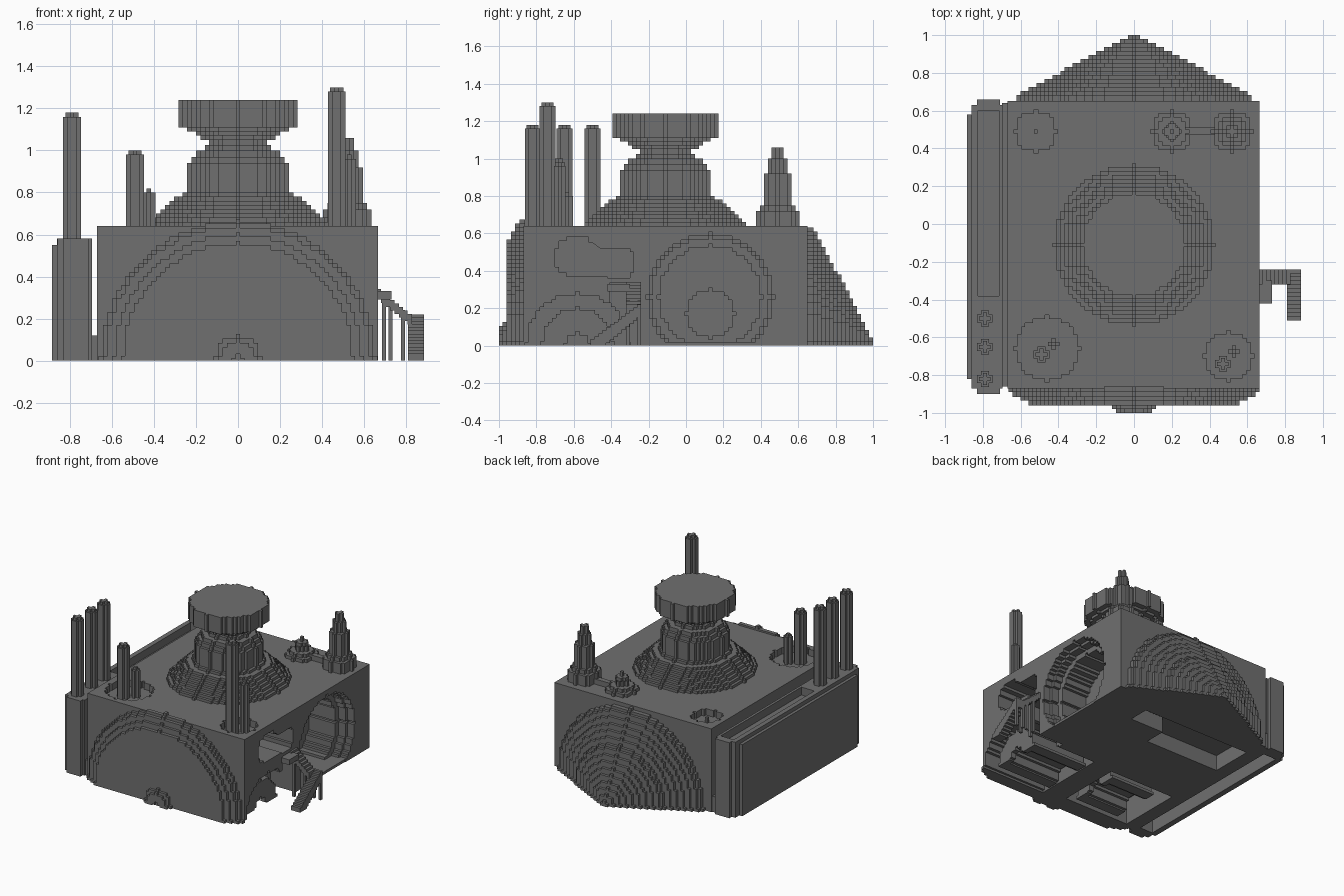
import bpy, bmesh, math

if "Cube" in bpy.data.objects:
    bpy.data.objects.remove(bpy.data.objects["Cube"], do_unlink=True)

U = 2 / 95  # size of one stepped block

grey = bpy.data.materials.new("dark grey")
grey.use_nodes = True
GREY = (0.16, 0.16, 0.16, 1)
grey.diffuse_color = GREY
grey.node_tree.nodes["Principled BSDF"].inputs["Base Color"].default_value = GREY


def disc(cu, cv, r, half=False):
    """Outline of a block-stepped disc (or its upper half)."""
    count = round(2 * r / U)
    if half or count != 4:  # all but thin posts have a middle block
        count = 2 * round(r / U - 0.5) + 1
    n = (count - 1) / 2
    h = 0 if count % 2 else 0.5
    rows = range(int(n) + 1) if half else [i - n for i in range(count)]
    base = 0 if half else -0.5
    right = []
    for j in rows:
        w = (math.floor(math.sqrt(n * n + h - j * j) - h + 1e-6) + h + 0.5) * U
        if right and abs(right[-1][0] - w) < 1e-6:
            right[-1] = (w, (j + base + 1) * U)
        else:
            right += [(w, (j + base) * U), (w, (j + base + 1) * U)]
    pts = right + [(-u, v) for u, v in reversed(right)]
    return [(cu + u, cv + v) for u, v in pts]


def rect(u0, u1, v0, v1):
    return [(u0, v0), (u1, v0), (u1, v1), (u0, v1)]


def place(axis, u, v, w):
    return {"x": (w, u, v), "y": (u, w, v), "z": (u, v, w)}[axis]


def part(name, axis, layers):
    """One object from (outline, low, high) layers extruded along an axis."""
    bm = bmesh.new()
    for outline, lo, hi in layers:
        a = [bm.verts.new(place(axis, u, v, lo)) for u, v in outline]
        b = [bm.verts.new(place(axis, u, v, hi)) for u, v in outline]
        bm.faces.new(a[::-1])
        bm.faces.new(b)
        for i in range(len(a)):
            k = (i + 1) % len(a)
            bm.faces.new((a[i], a[k], b[k], b[i]))
    bmesh.ops.recalc_face_normals(bm, faces=bm.faces[:])
    me = bpy.data.meshes.new(name)
    bm.to_mesh(me)
    bm.free()
    me.materials.append(grey)
    ob = bpy.data.objects.new(name, me)
    bpy.context.scene.collection.objects.link(ob)
    return ob


def carve(target, cuts):
    """Cut (axis, outline, low, high) prisms out of a part."""
    for axis, outline, lo, hi in cuts:
        c = part("cutter", axis, [(outline, lo, hi)])
        c.hide_render = True
        m = target.modifiers.new("cut", "BOOLEAN")
        m.operation, m.solver, m.object = "DIFFERENCE", "EXACT", c
        bpy.context.view_layer.objects.active = target
        bpy.ops.object.modifier_apply(modifier=m.name)
        bpy.data.objects.remove(c, do_unlink=True)


def tower(name, x, y, steps, z0=0.6):
    """Stack of discs, steps = (radius, top height)."""
    layers = []
    for r, z1 in steps:
        layers.append((disc(x, y, r), z0, z1))
        z0 = z1
    return part(name, "z", layers)


# Main hall with carved openings
hall = part("hall", "z", [(rect(-0.67, 0.665, -0.87, 0.65), 0, 0.64)])
window = [(-0.70, 0.42), (-0.68, 0.42), (-0.68, 0.39), (-0.64, 0.39), (-0.64, 0.37),
          (-0.42, 0.37), (-0.42, 0.36), (-0.30, 0.36), (-0.30, 0.39), (-0.28, 0.39),
          (-0.28, 0.50), (-0.30, 0.50), (-0.30, 0.52), (-0.46, 0.52), (-0.50, 0.55),
          (-0.52, 0.55), (-0.52, 0.58), (-0.64, 0.58), (-0.64, 0.56), (-0.68, 0.56),
          (-0.68, 0.52), (-0.70, 0.52)]
cuts = [("x", disc(0.13, z, r), lo, 0.75) for z, r, lo in
        ((0.26, 0.35, 0.61), (0.26, 0.32, 0.55), (0.26, 0.28, 0.33), (0.17, 0.14, 0.2))]
cuts += [("x", window, 0.35, 0.75),
         ("x", disc(-0.58, -0.005, 0.29, True), 0.12, 0.75),
         ("x", rect(-0.41, -0.25, -0.05, 0.335), 0.45, 0.75)]
# Underside compartments: front-left room and rear trench
cuts += [("z", rect(x0, x1, y0, y1), -0.1, top) for x0, x1, y0, y1, top in (
    (-0.62, -0.06, -0.82, -0.32, 0.2), (-0.62, 0.02, 0.17, 0.5, 0.12),
    (0.015, 0.31, 0.34, 0.5, 0.12))]
# Sunken round roof basins
cuts += [("z", disc(x, y, r), 0.59, 0.75) for x, y, r in (
    (-0.46, -0.66, 0.17), (0.5, -0.7, 0.13), (-0.52, 0.49, 0.11))]
carve(hall, cuts)
part("hall_floor", "z", [(rect(0.1, 0.66, -0.24, 0.34), 0.0, 0.02),
                         (rect(0.31, 0.66, 0.34, 0.5), 0.0, 0.02)])

# Stepped round front wall
part("front_wall", "y", [(disc(0, 0, r, True), y, -0.86) for r, y in (
    (0.67, -0.89), (0.635, -0.915), (0.60, -0.935), (0.56, -0.96))])

# Small arched front door
part("front_door", "y", [(disc(0, 0, 0.11, True), -0.98, -0.95)])
porch = part("front_porch", "y", [(disc(0, 0, 0.085, True), -1.0, -0.975)])
carve(porch, [("y", disc(0, -0.01, 0.04, True), -1.1, -0.985)])

# Half-cone at the back
N = 17
part("back_cone", "y", [(disc(0, 0, max(min(0.62, 0.68 * (1 - i / N)), 0.5 * U), True),
                         0.64 + 0.36 * i / N, 0.64 + 0.36 * (i + 1) / N)
                        for i in range(N)])

# Barrels under the front of the hall
for name, x0, x1 in (("barrel_left", -0.5, -0.12), ("barrel_right", 0.13, 0.6)):
    barrel = part(name, "x", [(disc(-0.58, 0, 0.2, True), x0, x1)])
    carve(barrel, [("x", disc(-0.58, -0.01, 0.12, True), x0 - 0.1, x1 - 0.04),
                   ("x", disc(-0.58, -0.01, 0.08, True), x0, x1 + 0.1)])

# Central cooling tower
flare = [(0.43 - 0.18 * (i / 8), 0.66 + 0.02 * i) for i in range(9)]
neck = [(0.24, 0.94), (0.22, 0.97), (0.19, 1.0), (0.165, 1.025), (0.145, 1.05),
        (0.18, 1.07), (0.205, 1.09), (0.245, 1.11), (0.285, 1.24)]
tower("central_tower", 0, -0.11, flare + neck)

# Side annex with a slot in its top and a hollow underside
outline = [(-0.885, -0.82), (-0.86, -0.82), (-0.86, -0.87), (-0.83, -0.87), (-0.83, -0.9),
           (-0.71, -0.9), (-0.71, -0.87), (-0.695, -0.87), (-0.695, 0.63), (-0.71, 0.63),
           (-0.71, 0.66), (-0.83, 0.66), (-0.83, 0.63), (-0.86, 0.63), (-0.86, 0.58),
           (-0.885, 0.58)]
annex = part("annex", "z", [(outline, 0, 0.58)])
carve(annex, [("z", rect(-0.825, -0.715, -0.38, 0.6), 0.52, 0.7),
              ("z", rect(-0.84, -0.73, -0.8, 0.56), -0.1, 0.12),
              ("y", rect(-0.95, -0.862, 0.55, 0.7), -1.0, 1.0)])
part("annex_link", "z", [(rect(-0.70, -0.66, -0.86, 0.64), 0, 0.12)])

# Chimneys
for i, y in enumerate((-0.82, -0.65, -0.50)):
    tower(f"annex_chimney_{i + 1}", -0.79, y, [(0.04, 1.16), (0.024, 1.18)], 0.55)
for name, x, y, r, top in (("left_stack_tall", -0.49, -0.69, 0.04, 1.0),
                           ("left_stack_short", -0.425, -0.635, 0.034, 0.82),
                           ("right_stack_tall", 0.47, -0.74, 0.04, 1.3),
                           ("right_stack_short", 0.53, -0.675, 0.034, 0.98)):
    tower(name, x, y, [(r, top - 0.02), (r * 0.6, top)], 0.58)

# Rear roof fittings
tower("rear_spire", 0.52, 0.49, [(0.11, 0.72), (0.09, 0.75), (0.07, 0.92),
                                 (0.05, 1.0), (0.03, 1.06)])
tower("rear_dome", 0.2, 0.49, [(0.11, 0.665), (0.09, 0.69), (0.06, 0.73),
                               (0.04, 0.755), (0.02, 0.79)])
part("rear_pipe", "x", [(rect(0.47, 0.51, 0.62, 0.68), 0.25, 0.48)])
part("basin_nozzle", "z", [(rect(-0.53, -0.51, 0.48, 0.5), 0.58, 0.63)])

# Outside stairs: upper flight away from the wall, lower flight to the front
part("upper_stairs", "x", [
    (rect(-0.32, -0.24, 0.29 - 0.017 * i, 0.34 - 0.017 * i), 0.66 + U * i, 0.66 + U * (i + 1))
    for i in range(8)])
part("lower_stairs", "y", [
    (rect(0.81, 0.885, max(0, 0.15 - 0.017 * i), 0.22 - 0.0155 * i),
     -0.24 - 0.0208 * (i + 1), -0.24 - 0.0208 * i) for i in range(13)])
part("stair_legs", "z", [(rect(x, x + 0.02, y, y + 0.02), 0, top) for x, y, top in (
    (0.685, -0.32, 0.32), (0.715, -0.26, 0.28), (0.775, -0.32, 0.24),
    (0.775, -0.26, 0.24), (0.865, -0.26, 0.2), (0.81, -0.26, 0.2))])
part("stair_landing", "x", [(rect(-0.42, -0.3, 0.29, 0.33), 0.65, 0.73)])
